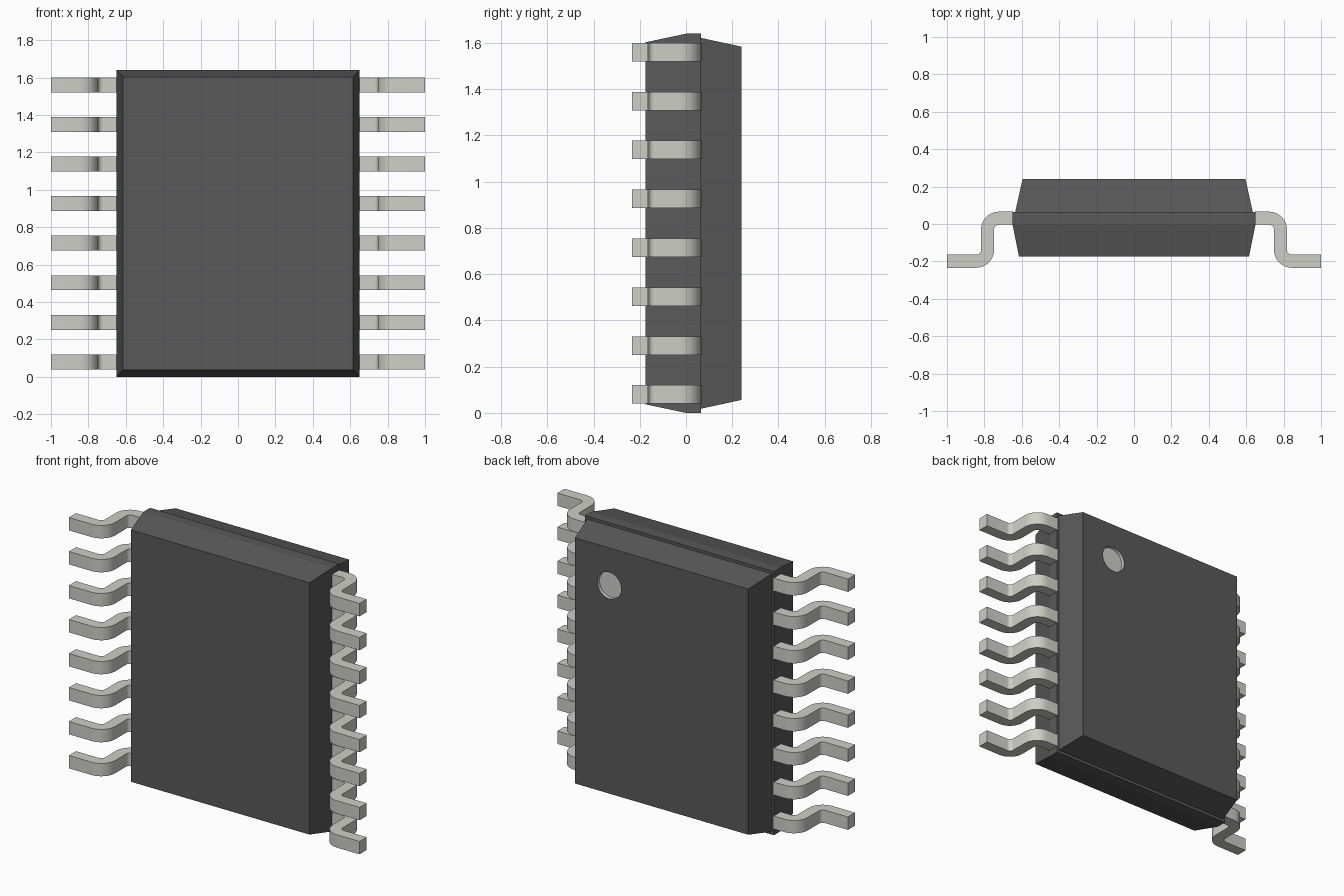
import bpy, bmesh, math

if "Cube" in bpy.data.objects:
    bpy.data.objects.remove(bpy.data.objects["Cube"])

H = 1.64          # package height
CZ = H / 2
LEADS = 8


def material(name, rgb):
    m = bpy.data.materials.new(name)
    m.diffuse_color = (*rgb, 1)
    m.use_nodes = True
    m.node_tree.nodes["Principled BSDF"].inputs["Base Color"].default_value = m.diffuse_color
    return m


DARK = material("dark_plastic", (0.1, 0.1, 0.1))
METAL = material("pale_metal", (0.62, 0.62, 0.58))


def make_object(name, bm, mats):
    bmesh.ops.recalc_face_normals(bm, faces=bm.faces[:])
    me = bpy.data.meshes.new(name)
    bm.to_mesh(me)
    bm.free()
    for m in mats:
        me.materials.append(m)
    ob = bpy.data.objects.new(name, me)
    bpy.context.collection.objects.link(ob)
    return ob


def activate(ob):
    bpy.ops.object.select_all(action='DESELECT')
    ob.select_set(True)
    bpy.context.view_layer.objects.active = ob


def loft(bm, rings, closed_caps=True):
    rows = [[bm.verts.new(p) for p in ring] for ring in rings]
    n = len(rows[0])
    for a, b in zip(rows, rows[1:]):
        for i in range(n):
            j = (i + 1) % n
            bm.faces.new((a[i], a[j], b[j], b[i]))
    bm.faces.new(rows[0])
    bm.faces.new(rows[-1])


# Package body: rectangular rings lofted front to back (y, half width, half height)
sections = [(-0.175, 0.615, CZ - 0.037), (0, 0.65, CZ), (0.064, 0.65, CZ),
            (0.064, 0.635, CZ - 0.018), (0.24, 0.596, CZ - 0.056)]
bm = bmesh.new()
loft(bm, [[(-w, y, CZ - h), (w, y, CZ - h), (w, y, CZ + h), (-w, y, CZ + h)]
          for y, w, h in sections])
body = make_object("package_body", bm, [DARK, METAL])

# Round orientation dimple sunk into the back face
bm = bmesh.new()
circle = [(0.36 + 0.082 * math.cos(t), 1.35 + 0.082 * math.sin(t))
          for t in (math.tau * i / 40 for i in range(40))]
loft(bm, [[(x, y, z) for x, z in circle] for y in (0.218, 0.3)])
for f in bm.faces:
    f.material_index = 1
cutter = make_object("dimple_cutter", bm, [DARK, METAL])
cutter.hide_render = True
mod = body.modifiers.new("dimple", 'BOOLEAN')
mod.operation = 'DIFFERENCE'
mod.solver = 'EXACT'
mod.object = cutter
activate(body)
bpy.ops.object.modifier_apply(modifier=mod.name)
bpy.data.objects.remove(cutter)


def arc(cx, cy, r, a0, a1, n=8):
    return [(cx + r * math.cos(math.radians(a0 + (a1 - a0) * i / n)),
             cy + r * math.sin(math.radians(a0 + (a1 - a0) * i / n)))
            for i in range(n + 1)]


# Gull-wing lead outline in x, y: outer side out to the foot, inner side back
R, r = 0.096, 0.026
outline = ([(0.648, 0.066)] + arc(0.722, -0.03, R, 90, 0)
           + arc(0.844, -0.138, r, 180, 270)
           + [(1.0, -0.164), (1.0, -0.234)]
           + arc(0.844, -0.138, R, 270, 180)
           + arc(0.722, -0.03, r, 0, 90) + [(0.648, -0.004)])

# Two mirrored columns of leads
for side, sx in (("right", 1), ("left", -1)):
    for i in range(LEADS):
        z = 0.08 + (H - 0.16) * i / (LEADS - 1)
        bm = bmesh.new()
        loft(bm, [[(sx * x, y, z + dz) for x, y in outline] for dz in (-0.04, 0.04)])
        lead = make_object(f"{side}_lead_{i + 1}", bm, [METAL])
        activate(lead)
        bpy.ops.object.shade_smooth_by_angle(angle=math.radians(30))
